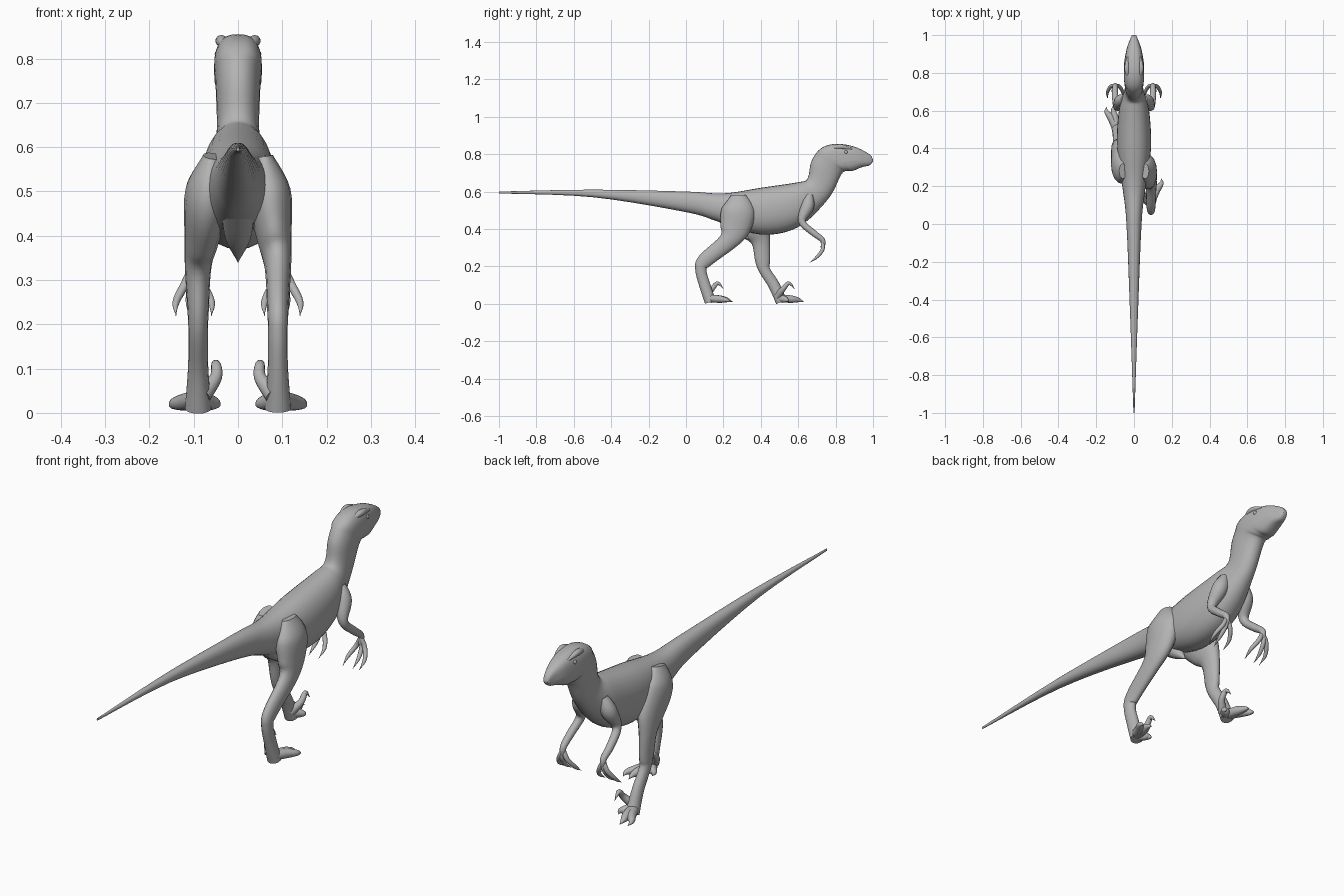
import bpy, math
from mathutils import Vector

if "Cube" in bpy.data.objects:
    bpy.data.objects.remove(bpy.data.objects["Cube"])

skin = bpy.data.materials.new("grey skin")
skin.use_nodes = True
grey = [.45, .45, .45, 1]
skin.diffuse_color = grey
skin.node_tree.nodes["Principled BSDF"].inputs["Base Color"].default_value = grey


def smooth(obj):
    """Shade softly, keeping only real edges sharp."""
    bpy.ops.object.select_all(action='DESELECT')
    bpy.context.view_layer.objects.active = obj
    obj.select_set(True)
    bpy.ops.object.shade_smooth_by_angle(angle=math.radians(50))


def blend(rows, steps=5):
    """Pass a smooth curve through rows of numbers."""
    curve = []
    last = len(rows) - 1
    for i in range(last):
        before, start, end, after = (
            Vector(rows[min(max(k, 0), last)]) for k in range(i - 1, i + 3))
        leave, arrive = (end - before) / 2, (after - start) / 2
        for step in range(steps):
            t = step / steps
            ease = t * t * (3 - 2 * t)
            curve.append(start.lerp(end, ease)
                         + leave * t * (1 - t) ** 2 - arrive * t * t * (1 - t))
    return curve + [Vector(rows[last])]


def loft(name, rings, sides):
    """Skin rings given as centre, side vector, up vector and squareness."""
    verts, faces = [], []
    for centre, across, up, squareness in rings:
        for k in range(sides):
            angle = math.tau * k / sides
            c, s = math.cos(angle), math.sin(angle)
            verts.append(centre
                         + across * math.copysign(abs(c) ** (2 / squareness), c)
                         + up * math.copysign(abs(s) ** (2 / squareness), s))
    for first in range(0, len(verts) - sides, sides):
        for k in range(sides):
            following = first + (k + 1) % sides
            faces.append((first + k, following, following + sides, first + k + sides))
    faces.append(tuple(reversed(range(sides))))
    faces.append(tuple(range(len(verts) - sides, len(verts))))
    mesh = bpy.data.meshes.new(name)
    mesh.from_pydata(verts, [], faces)
    mesh.materials.append(skin)
    obj = bpy.data.objects.new(name, mesh)
    bpy.context.collection.objects.link(obj)
    smooth(obj)
    return obj


def tube(name, rows, side=1, shift=0):
    """Rows of x, y, z, half width and, if not round, half depth."""
    rows = blend(rows)
    path = [Vector((row[0] * side, row[1] + shift, row[2])) for row in rows]
    rings = []
    for i, point in enumerate(path):
        ahead = path[min(i + 1, len(path) - 1)]
        along = (ahead - path[max(i - 1, 0)]).normalized()
        across = Vector((1, 0, 0))
        across = (across - along * across.dot(along)).normalized()
        width, depth = max(rows[i][3], .001), max(rows[i][-1], .001)
        rings.append((point, across * width, along.cross(across) * depth, 2))
    return loft(name, rings, 16)


# Tail, trunk, neck and head: top y and z, bottom y and z, half width
outline = [
    (-1, .6, -1, .59, .003),
    (-.5, .61, -.5, .57, .02),
    (0, .6, 0, .49, .04),
    (.2, .59, .17, .44, .06),
    (.4, .62, .4, .37, .09),
    (.6, .65, .6, .41, .08),
    (.65, .67, .76, .56, .05),
    (.67, .76, .83, .69, .05),
    (.72, .83, .86, .71, .054),
    (.8, .855, .89, .71, .052),
    (.9, .84, .94, .73, .04),
    (.98, .8, .98, .74, .02),
    (1, .77, 1, .76, .01)]
rings = []
for top_y, top_z, low_y, low_z, half_width in blend(outline):
    top, low = Vector((0, top_y, top_z)), Vector((0, low_y, low_z))
    squareness = 2.7 if top_y > .7 else 2.2
    rings.append(((top + low) / 2, Vector((half_width, 0, 0)), (top - low) / 2, squareness))
body = loft("body", rings, 28)

# Mouth slit cut between the jaws
lips = blend([(.8, .77), (.85, .76), (.91, .766), (1.03, .75)])
slit_rings = [(Vector((0, y, z)), Vector((.1, 0, 0)), Vector((0, 0, .004)), 2) for y, z in lips]
slit = loft("mouth_cutter", slit_rings, 12)
cut = body.modifiers.new("mouth", 'BOOLEAN')
cut.operation = 'DIFFERENCE'
cut.object = slit
bpy.context.view_layer.objects.active = body
bpy.ops.object.modifier_apply(modifier=cut.name)
bpy.data.objects.remove(slit)
smooth(body)

# Keel under the hips
tube("pelvis_keel", [(0, .2, .47, .04), (0, .28, .4, .03), (0, .34, .34, 0)])

# Legs share heights and thickness; one trails and one strides forward
heights = [.58, .5, .4, .33, .23, .18, .1, .01]
widths = [.02, .05, .04, .03, .024, .022, .023, .03]
depths = [.04, .09, .08, .05, .04, .03, .03, .03]
trailing = [.28, .28, .26, .22, .1, .08, .1, .13]
striding = [.28, .3, .37, .4, .41, .42, .47, .51]


def leg(label, side, forward):
    rows = []
    for y, z, width, depth in zip(forward, heights, widths, depths):
        rows.append((.09 - max(z - .33, 0) / 8, y, z, width, depth))
    tube(f"{label}_leg", rows, side)
    shift = forward[-1] - .02
    # Walking toes ending in claws, and the short pad of the inner toe
    for toe, lean, reach in (("inner", -.04, .06), ("middle", .02, .14), ("outer", .055, .13)):
        x = .09 + lean
        tube(f"{label}_{toe}_toe", [
            (.09, 0, .03, .02),
            (.09 + lean / 2, reach / 2, .025, .02),
            (x, reach * .8, .02, .012),
            (x, reach, .01, 0)], side, shift)
    # Raised inner toe with a hooked claw
    tube(f"{label}_sickle_claw", [
        (.08, 0, .04, .02),
        (.05, .03, .08, .014),
        (.05, .06, .11, .01),
        (.05, .09, .08, 0)], side, shift)


leg("left", 1, trailing)
leg("right", -1, striding)

for label, side in (("left", 1), ("right", -1)):
    # Arm from shoulder to hand
    tube(f"{label}_arm", [
        (.05, .66, .58, .02),
        (.07, .65, .52, .035),
        (.09, .62, .44, .02),
        (.1, .68, .38, .017),
        (.1, .73, .34, .014),
        (.1, .73, .3, .01)], side)
    # Three hooked fingers
    for finger, spread in (("inner", -.04), ("middle", .01), ("outer", .04)):
        x = .1 + spread
        tube(f"{label}_{finger}_finger", [
            (.1, .73, .33, .01),
            (.1 + spread / 2, .73, .29, .01),
            (x, .7, .25, .008),
            (x, .66, .22, 0)], side)
    # Brow ridge and eye
    tube(f"{label}_brow", [(.03, .78, .83, .01), (.038, .83, .84, .013), (.03, .91, .82, 0)], side)
    bpy.ops.mesh.primitive_uv_sphere_add(
        segments=14, ring_count=8, radius=.01, location=(side * .043, .855, .81))
    eye = bpy.context.object
    eye.name = f"{label}_eye"
    eye.data.materials.append(skin)
    smooth(eye)
